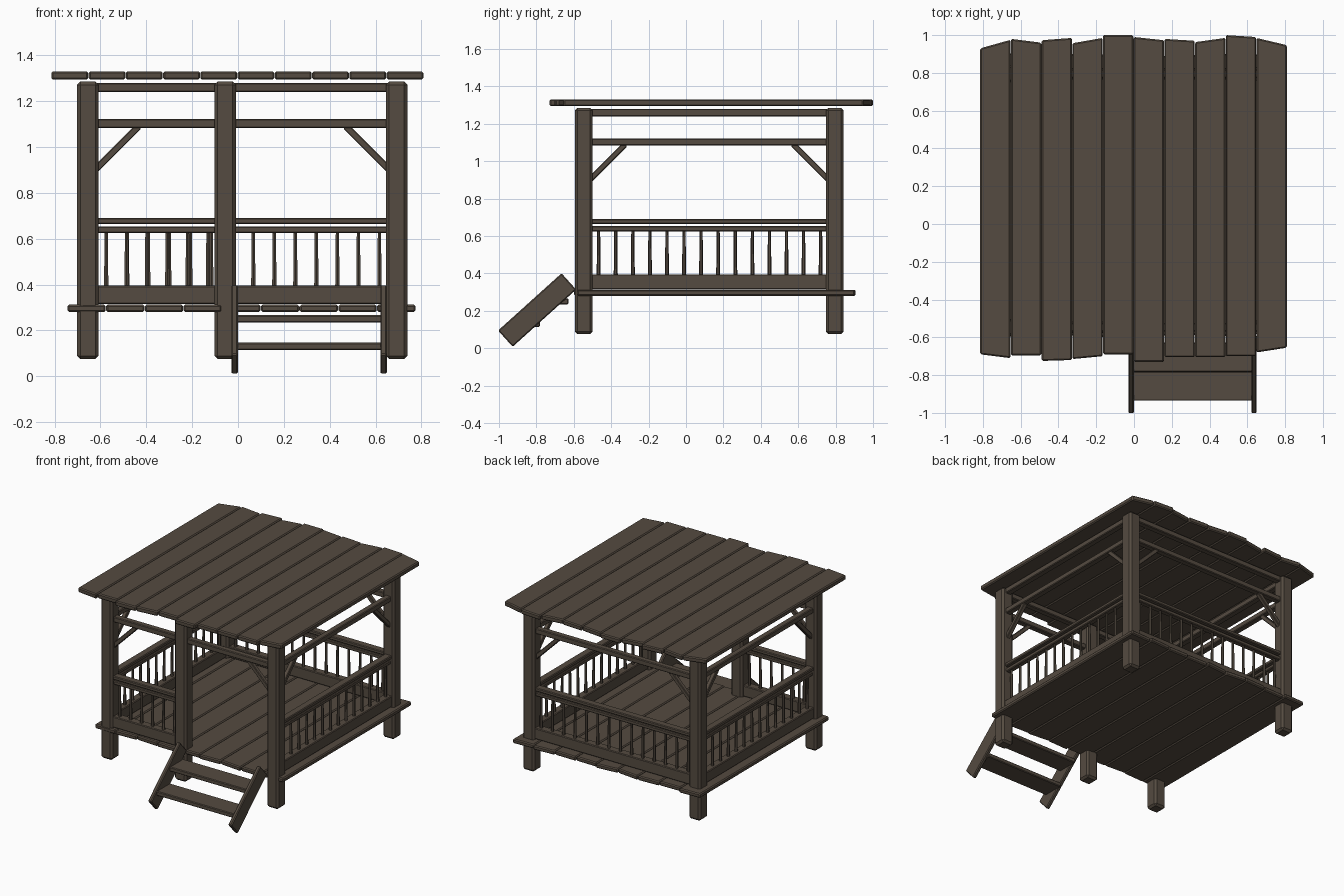
import bpy, bmesh, math, random
from mathutils import Matrix, Vector

random.seed(4)
cube = bpy.data.objects.get("Cube")
if cube:
    bpy.data.objects.remove(cube)

wood = bpy.data.materials.new("dark_brown_wood")
wood.use_nodes = True
colour = (0.09, 0.07, 0.052, 1)
wood.diffuse_color = colour
wood.node_tree.nodes["Principled BSDF"].inputs["Base Color"].default_value = colour


def finish(name, bm, bevel):
    bmesh.ops.recalc_face_normals(bm, faces=bm.faces)
    mesh = bpy.data.meshes.new(name)
    bm.to_mesh(mesh)
    bm.free()
    mesh.materials.append(wood)
    ob = bpy.data.objects.new(name, mesh)
    bpy.context.collection.objects.link(ob)
    if bevel:
        mod = ob.modifiers.new("Bevel", "BEVEL")
        mod.width = bevel
        mod.segments = 1
    return ob


def box(name, centre, size, bevel=0.005, rot=None):
    bm = bmesh.new()
    m = Matrix.Translation(centre) @ (rot or Matrix()) @ Matrix.Diagonal((*size, 1))
    bmesh.ops.create_cube(bm, size=1, matrix=m)
    return finish(name, bm, bevel)


def plank(name, x0, x1, front, back, z0, z1):
    """Board along y with slanted sawn ends."""
    bm = bmesh.new()
    corners = [(x0, front[0]), (x1, front[1]), (x1, back[1]), (x0, back[0])]
    face = bm.faces.new([bm.verts.new((x, y, z0)) for x, y in corners])
    top = bmesh.ops.extrude_face_region(bm, geom=[face])["geom"]
    verts = [v for v in top if isinstance(v, bmesh.types.BMVert)]
    bmesh.ops.translate(bm, verts=verts, vec=(0, 0, z1 - z0))
    return finish(name, bm, 0.007)


# Posts
LEFT, RIGHT, MID = 0.692, -0.655, -0.056
FRONT, BACK = -0.547, 0.795
HALF = 0.047
for name, x, y in [("front_left_post", LEFT, FRONT), ("front_right_post", RIGHT, FRONT),
                   ("front_middle_post", MID, FRONT), ("back_left_post", LEFT, BACK),
                   ("back_right_post", RIGHT, BACK)]:
    box(name, (x, y, 0.68), (2 * HALF, 2 * HALF, 1.21), 0.014)

# Roof planks: front and back end heights along y, left to right edge
roof_front = [(-.69, -.71), (-.695, -.695), (-.725, -.72), (-.715, -.70), (-.69, -.69),
              (-.73, -.73), (-.705, -.705), (-.705, -.705), (-.70, -.70), (-.68, -.655)]
roof_back = [(.93, .975), (.98, .96), (.973, .985), (.957, .985), (1, 1),
             (.99, .973), (.98, .97), (.963, .985), (1, .99), (.985, .947)]
step = 1.625 / 10
for i, (f, b) in enumerate(zip(roof_front, roof_back)):
    x = -0.815 + i * step
    plank(f"roof_plank_{i + 1}", x + 0.001, x + step - 0.001, f, b, 1.294, 1.33)

# Floor planks
step = 1.52 / 9
for i in range(9):
    x = -0.745 + i * step
    f = [-0.6 + random.uniform(0, 0.02) for _ in range(2)]
    b = [0.91 - random.uniform(0, 0.025) for _ in range(2)]
    plank(f"floor_plank_{i + 1}", x + 0.001, x + step - 0.001, f, b, 0.28, 0.312)


def span(name, a, b, z0, z1, depth):
    """Horizontal beam between the facing sides of two posts."""
    a, b = Vector(a), Vector(b)
    along_x = abs(b.x - a.x) > abs(b.y - a.y)
    length = (b - a).length - 2 * HALF + 0.02
    size = (length, depth, z1 - z0) if along_x else (depth, length, z1 - z0)
    mid = (a + b) / 2
    box(name, (mid.x, mid.y, (z0 + z1) / 2), size)


def balusters(side, a, b, count):
    a, b = Vector(a), Vector(b)
    d = (b - a).normalized()
    start, end = a + d * 0.08, b - d * 0.075
    for i in range(count):
        p = start.lerp(end, i / (count - 1))
        bm = bmesh.new()
        bmesh.ops.create_cone(bm, cap_ends=True, segments=6, radius1=0.011, radius2=0.008,
                              depth=0.26, matrix=Matrix.Translation((p.x, p.y, 0.51)))
        finish(f"{side}_baluster_{i + 1}", bm, 0)


def upper_beams(side, a, b):
    span(f"{side}_top_beam", a, b, 1.24, 1.28, 0.045)
    span(f"{side}_lower_beam", a, b, 1.083, 1.122, 0.045)


def railing(side, a, b, count):
    span(f"{side}_hand_rail", a, b, 0.664, 0.69, 0.055)
    span(f"{side}_under_rail", a, b, 0.625, 0.653, 0.04)
    span(f"{side}_base_board", a, b, 0.315, 0.395, 0.06)
    balusters(side, a, b, count)


def brace(name, corner, direction):
    """Diagonal strut from a corner post up to the lower beam."""
    d = Vector((*direction, 0))
    start = Vector((*corner, 0.9)) + d * (HALF - 0.015)
    end = Vector((*corner, 1.09)) + d * (HALF + 0.175)
    rot = (end - start).to_track_quat("Z", "Y").to_matrix().to_4x4()
    box(name, (start + end) / 2, (0.03, 0.03, (end - start).length), 0.004, rot)


fl, fr, fm = (LEFT, FRONT), (RIGHT, FRONT), (MID, FRONT)
bl, br = (LEFT, BACK), (RIGHT, BACK)
for side, a, b, n in [("front", fr, fm, 6), ("back", br, bl, 14),
                      ("left", fl, bl, 14), ("right", fr, br, 14)]:
    upper_beams(side, a, b)
    railing(side, a, b, n)
upper_beams("doorway", fm, fl)

for label, corner, sx, sy in [("front_left", fl, -1, 1), ("front_right", fr, 1, 1),
                              ("back_left", bl, -1, -1), ("back_right", br, 1, -1)]:
    brace(f"{label}_cross_brace", corner, (sx, 0))
    brace(f"{label}_side_brace", corner, (0, sy))

# Steps
tilt = Matrix.Rotation(math.radians(42), 4, "X")
for name, x in [("right_stringer", -0.015), ("left_stringer", 0.635)]:
    box(name, (x, -0.796, 0.204), (0.028, 0.457, 0.117), 0.006, tilt)
for name, y, z in [("lower_tread", -0.858, 0.13), ("upper_tread", -0.706, 0.25)]:
    box(name, (0.31, y, z), (0.64, 0.155, 0.032))
